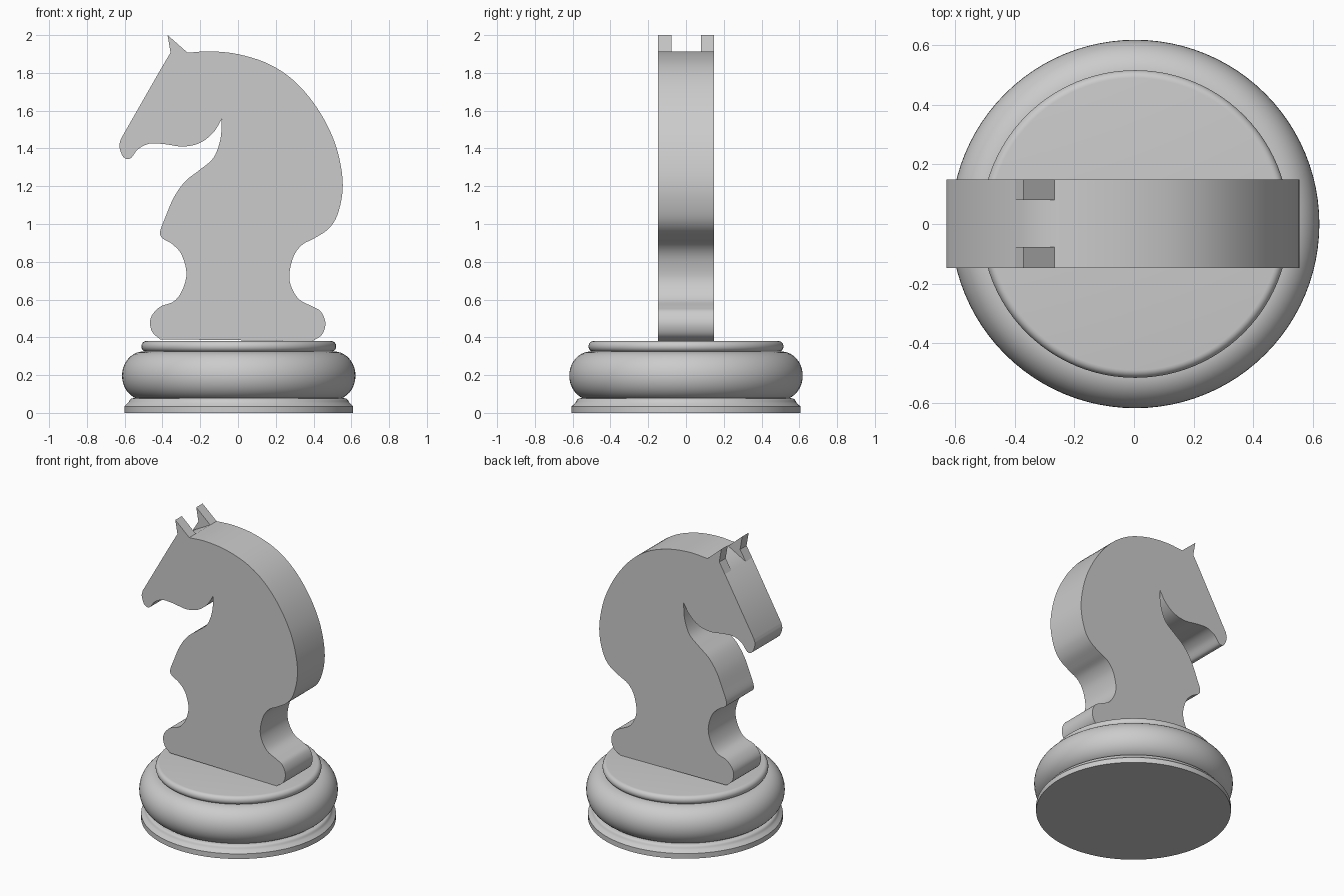
import bpy, bmesh, math
from mathutils import Vector

if "Cube" in bpy.data.objects:
    bpy.data.objects.remove(bpy.data.objects["Cube"], do_unlink=True)


def finish(name, bm, angle):
    bmesh.ops.recalc_face_normals(bm, faces=bm.faces)
    mesh = bpy.data.meshes.new(name)
    bm.to_mesh(mesh)
    bm.free()
    obj = bpy.data.objects.new(name, mesh)
    bpy.context.collection.objects.link(obj)
    bpy.ops.object.select_all(action="DESELECT")
    bpy.context.view_layer.objects.active = obj
    obj.select_set(True)
    bpy.ops.object.shade_smooth_by_angle(angle=math.radians(angle))
    return obj


def smooth_stroke(points, steps=5):
    """Catmull-Rom curve through the points, without the last one."""
    pts = [Vector(p) for p in points]
    pts = [2 * pts[0] - pts[1]] + pts + [2 * pts[-1] - pts[-2]]
    out = []
    for a, b, c, d in zip(pts, pts[1:], pts[2:], pts[3:]):
        for i in range(steps):
            t = i / steps
            out.append(0.5 * (2 * b + (c - a) * t + (2 * a - 5 * b + 4 * c - d) * t**2
                              + (3 * b - a - 3 * c + d) * t**3))
    return out


def slab(name, outline, y_front, y_back):
    """Extrude an x-z outline along y."""
    bm = bmesh.new()
    face = bm.faces.new([bm.verts.new((x, y_front, z)) for x, z in outline])
    extruded = bmesh.ops.extrude_face_region(bm, geom=[face])["geom"]
    verts = [v for v in extruded if isinstance(v, bmesh.types.BMVert)]
    bmesh.ops.translate(bm, verts=verts, vec=(0, y_back - y_front, 0))
    return finish(name, bm, 35)


def lathe(name, profile, segments=96):
    """Spin an r-z profile, closed with flat discs at both ends."""
    bm = bmesh.new()
    rings = []
    for r, z in profile:
        angles = [math.tau * i / segments for i in range(segments)]
        rings.append([bm.verts.new((r * math.cos(a), r * math.sin(a), z)) for a in angles])
    for low, high in zip(rings, rings[1:]):
        for i in range(segments):
            j = (i + 1) % segments
            bm.faces.new((low[i], low[j], high[j], high[i]))
    bm.faces.new(rings[0])
    bm.faces.new(rings[-1])
    obj = finish(name, bm, 40)
    obj.location.x = 0.004
    return obj


def bulge(radius, z, depth, height, steps=20):
    """Half-ellipse profile from bottom to top."""
    angles = [math.pi * (i / steps - 0.5) for i in range(steps + 1)]
    return [(radius + depth * math.cos(a), z + height * math.sin(a)) for a in angles]


# Turned base
lathe("base_foot", [(0.606, 0), (0.606, 0.035)]
      + smooth_stroke([(0.6, 0.04), (0.585, 0.055), (0.57, 0.075), (0.53, 0.08)]))
lathe("base_ring", bulge(0.505, 0.197, 0.113, 0.128))
lathe("base_top_disc", bulge(0.49, 0.352, 0.026, 0.028, 12))

# Horse outline, one stroke between each pair of corners
muzzle_and_jaw = [(-.62, 1.45), (-.628, 1.41), (-.607, 1.355), (-.57, 1.347), (-.53, 1.395),
                  (-.47, 1.425), (-.39, 1.423), (-.29, 1.41), (-.2, 1.43), (-.13, 1.485),
                  (-.086, 1.555)]
chest_and_waist = [(-.086, 1.555), (-.093, 1.45), (-.13, 1.35), (-.205, 1.285), (-.28, 1.225),
                   (-.34, 1.14), (-.385, 1.035), (-.412, .96), (-.4, .925), (-.35, .895),
                   (-.3, .84), (-.273, .74), (-.295, .65), (-.34, .59), (-.415, .56),
                   (-.463, .5), (-.455, .43), (-.4, .38)]
back_and_crest = [(.395, .38), (.445, .415), (.463, .475), (.44, .535), (.395, .563),
                  (.325, .6), (.283, .665), (.272, .735), (.295, .83), (.34, .89),
                  (.405, .925), (.48, .975), (.527, 1.05), (.554, 1.18), (.543, 1.315),
                  (.5, 1.463), (.415, 1.62), (.3, 1.755), (.167, 1.845), (.01, 1.897),
                  (-.14, 1.914), (-.267, 1.907)]
outline = [p for s in (muzzle_and_jaw, chest_and_waist, back_and_crest) for p in smooth_stroke(s)]
brow, crown = (-.4, 1.835), (-.267, 1.907)
slab("horse_body", outline + [crown, brow], -0.147, 0.149)

# Ears stand flush with the two sides of the head
ear = [brow, (-.357, 1.907), (-.373, 2.0), crown]
for side, inner, outer in (("right", -0.077, -0.147), ("left", 0.08, 0.149)):
    slab(side + "_ear", ear, inner, outer)
